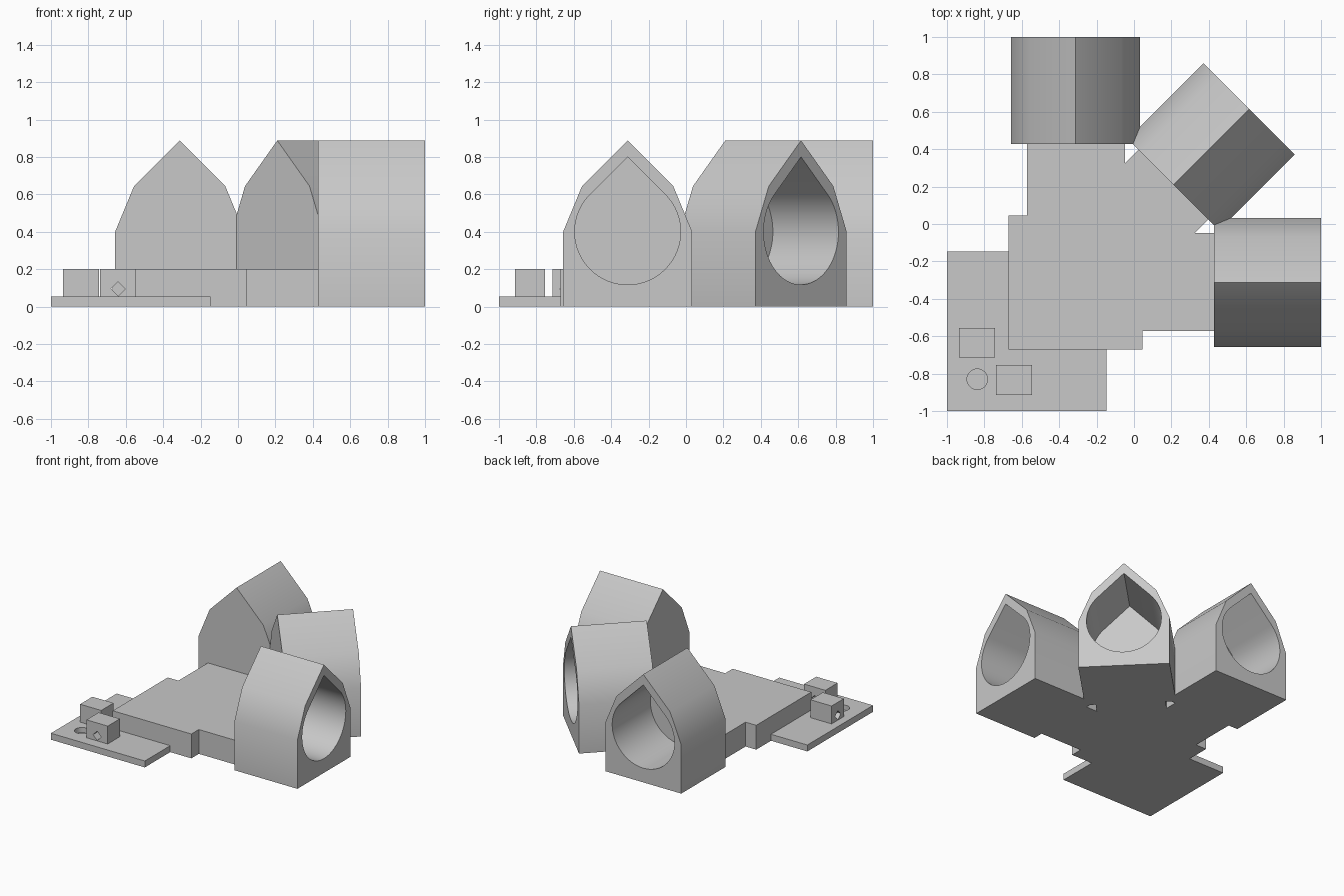
import bpy, bmesh, math
from mathutils import Vector, Matrix

if "Cube" in bpy.data.objects:
    bpy.data.objects.remove(bpy.data.objects["Cube"])

grey = bpy.data.materials.new("light grey")
grey.diffuse_color = (0.58, 0.58, 0.58, 1)
grey.use_nodes = True
grey.node_tree.nodes["Principled BSDF"].inputs["Base Color"].default_value = grey.diffuse_color


def prism(name, points, direction, matrix=Matrix()):
    """Closed prism: a planar outline pushed along a direction."""
    bm = bmesh.new()
    face = bm.faces.new([bm.verts.new(p) for p in points])
    new = bmesh.ops.extrude_face_region(bm, geom=[face])["geom"]
    bmesh.ops.translate(bm, vec=Vector(direction),
                        verts=[v for v in new if isinstance(v, bmesh.types.BMVert)])
    bmesh.ops.recalc_face_normals(bm, faces=bm.faces)
    mesh = bpy.data.meshes.new(name)
    bm.to_mesh(mesh)
    bm.free()
    mesh.materials.append(grey)
    ob = bpy.data.objects.new(name, mesh)
    ob.matrix_world = matrix
    bpy.context.collection.objects.link(ob)
    return ob


def slab(name, outline, z0, z1):
    return prism(name, [(x, y, z0) for x, y in outline], (0, 0, z1 - z0))


def rect(x0, y0, x1, y1):
    return [(x0, y0), (x1, y0), (x1, y1), (x0, y1)]


def cut(ob, cutter):
    """Subtract the cutter, remove it, and smooth shallow edges."""
    bpy.context.view_layer.update()
    bpy.ops.object.select_all(action='DESELECT')
    bpy.context.view_layer.objects.active = ob
    ob.select_set(True)
    mod = ob.modifiers.new("cut", 'BOOLEAN')
    mod.operation, mod.solver, mod.object = 'DIFFERENCE', 'EXACT', cutter
    bpy.ops.object.modifier_apply(modifier=mod.name)
    bpy.data.objects.remove(cutter)
    bpy.ops.object.shade_smooth_by_angle(angle=math.radians(30))


# Sockets: gabled blocks with a blind teardrop bore
R, r, mid, depth, wall = 0.345, 0.283, 0.4, 0.573, 0.077
s = R * math.sqrt(0.5)
gable = [(-R, 0), (R, 0), (R, mid), (s, mid + s), (0, mid + R * math.sqrt(2)),
         (-s, mid + s), (-R, mid)]
N = 48
arc = [math.radians(135 + 270 * i / N) for i in range(N + 1)]
tear = [(r * math.cos(a), mid + r * math.sin(a)) for a in arc] + [(0, mid + r * math.sqrt(2))]
for name, x, y, angle in (("right_socket", 0.427, -0.312, 0),
                          ("diagonal_socket", 0.21, 0.21, 45),
                          ("back_socket", -0.312, 0.427, 90)):
    m = Matrix.Translation((x, y, 0)) @ Matrix.Rotation(math.radians(angle), 4, 'Z')
    socket = prism(name, [(0, u, z) for u, z in gable], (depth, 0, 0), m)
    bore = prism("bore_cutter", [(wall, u, z) for u, z in tear], (depth, 0, 0), m)
    cut(socket, bore)

# Body: stepped slab with three arms, symmetric about the diagonal
half = [(-0.67, -0.67), (0.045, -0.67), (0.045, -0.573), (0.44, -0.573),
        (0.44, -0.048), (0.325, -0.048), (0.42, 0.047)]
slab("body", half + [(y, x) for x, y in reversed(half[1:])], 0, 0.2)

# Thin corner plate with a shallow round recess
plate = slab("corner_plate", rect(-1, -1, -0.147, -0.147), 0, 0.053)
ring = [(-0.838 + 0.055 * math.cos(i * math.pi / 16),
         -0.83 + 0.055 * math.sin(i * math.pi / 16)) for i in range(32)]
cut(plate, slab("recess_cutter", ring, 0.012, 0.1))

# Two lugs, each with a diamond hole running through it
d = 0.038
diamond = [(-d, 0), (0, -d), (d, 0), (0, d)]
side_lug = slab("side_lug", rect(-0.935, -0.715, -0.743, -0.555), 0.05, 0.2)
cut(side_lug, prism("hole_cutter", [(-1, -0.637 + u, 0.094 + v) for u, v in diamond],
                    (0.3, 0, 0)))
front_lug = slab("front_lug", rect(-0.738, -0.913, -0.545, -0.755), 0.05, 0.2)
cut(front_lug, prism("hole_cutter", [(-0.641 + u, -1, 0.094 + v) for u, v in diamond],
                     (0, 0.3, 0)))
